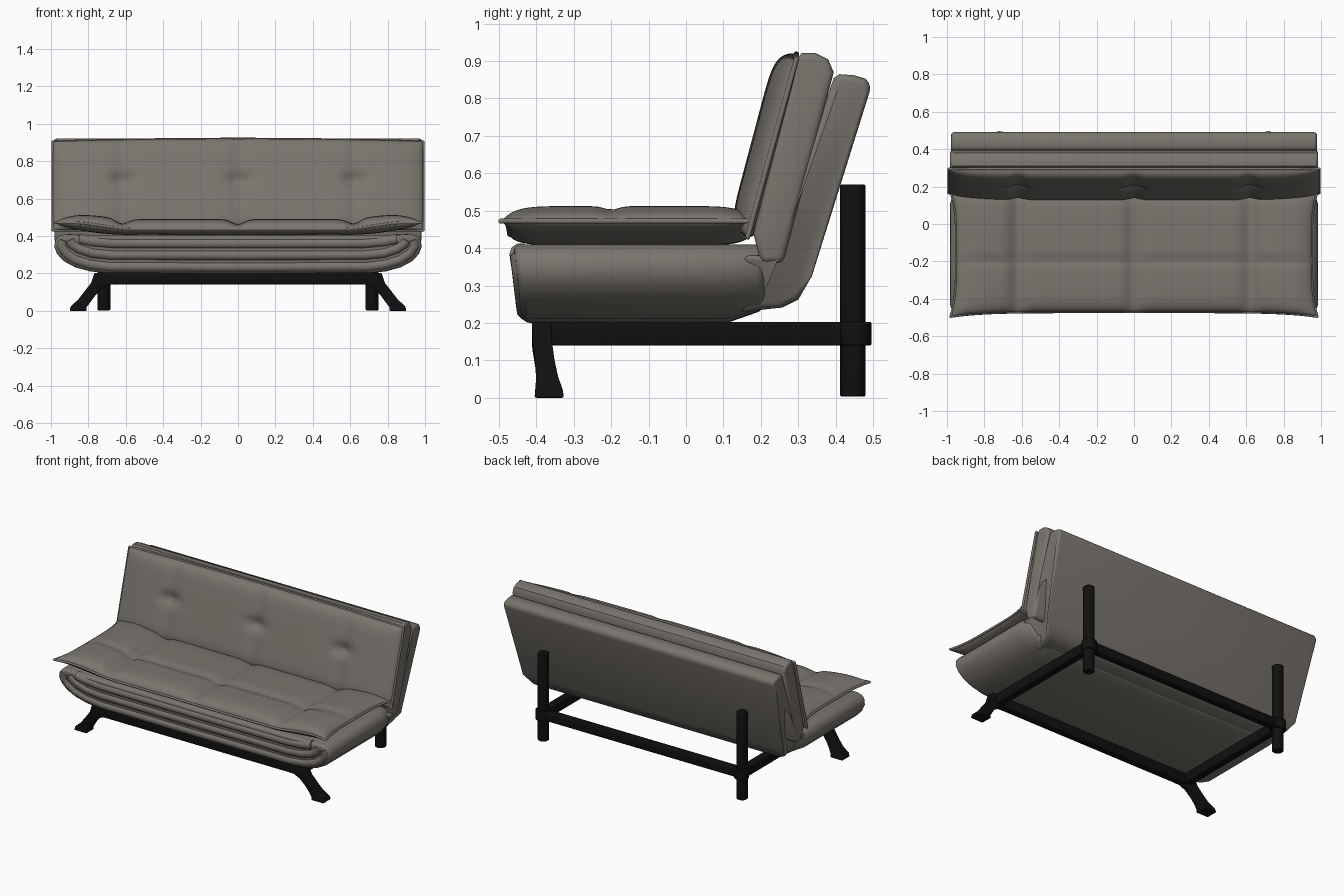
import bpy, bmesh, math
from mathutils import Vector

if "Cube" in bpy.data.objects:
    bpy.data.objects.remove(bpy.data.objects["Cube"])


def material(name, rgb):
    m = bpy.data.materials.new(name)
    m.diffuse_color = (*rgb, 1)
    m.use_nodes = True
    m.node_tree.nodes["Principled BSDF"].inputs["Base Color"].default_value = m.diffuse_color
    return m


FABRIC = material("taupe fabric", (0.195, 0.178, 0.155))
BLACK = material("black metal", (0.005, 0.005, 0.005))


def finish(name, bm, mat, bevel=0.0, limit=50, smooth=40):
    """Bevel the sharp edges, then store the mesh as a smooth-shaded object."""
    bmesh.ops.recalc_face_normals(bm, faces=bm.faces)
    if bevel:
        sharp = [e for e in bm.edges if e.calc_face_angle(0) > math.radians(limit)]
        bmesh.ops.bevel(bm, geom=sharp, offset=bevel, segments=4, profile=0.5,
                        affect='EDGES', clamp_overlap=True)
        bmesh.ops.recalc_face_normals(bm, faces=bm.faces)
    me = bpy.data.meshes.new(name)
    bm.to_mesh(me)
    bm.free()
    me.materials.append(mat)
    me.shade_smooth()
    me.set_sharp_from_angle(angle=math.radians(smooth))
    ob = bpy.data.objects.new(name, me)
    bpy.context.collection.objects.link(ob)
    return ob


def loft(name, rings, mat, bevel=0.0, limit=50):
    """Skin a list of equal-length rings and cap both ends."""
    bm = bmesh.new()
    vs = [[bm.verts.new(p) for p in r] for r in rings]
    n = len(rings[0])
    for a, b in zip(vs, vs[1:]):
        for i in range(n):
            j = (i + 1) % n
            bm.faces.new((a[i], a[j], b[j], b[i]))
    bm.faces.new(vs[0])
    bm.faces.new(vs[-1])
    return finish(name, bm, mat, bevel, limit)


def box(name, x0, x1, y0, y1, z0, z1, mat, bevel=0.006):
    ring = lambda x: [(x, y0, z0), (x, y1, z0), (x, y1, z1), (x, y0, z1)]
    return loft(name, [ring(x0), ring(x1)], mat, bevel)


def cylinder(name, x, y, r, z0, z1, mat):
    ring = lambda z: [(x + r * math.cos(t * math.pi / 16), y + r * math.sin(t * math.pi / 16), z)
                      for t in range(32)]
    return loft(name, [ring(z0), ring(z1)], mat, 0.005)


def tube(name, pts, r, mat, cyclic=False):
    cu = bpy.data.curves.new(name, 'CURVE')
    cu.dimensions = '3D'
    cu.bevel_depth = r
    cu.bevel_resolution = 3
    cu.use_fill_caps = True
    sp = cu.splines.new('POLY')
    sp.points.add(len(pts) - 1)
    for p, c in zip(sp.points, pts):
        p.co = (*c, 1)
    sp.use_cyclic_u = cyclic
    sp.use_smooth = True
    cu.materials.append(mat)
    ob = bpy.data.objects.new(name, cu)
    bpy.context.collection.objects.link(ob)


def pillow(name, point, normal, front, back, nx=160, ny=48):
    """Two bulging sheets joined at a piped edge."""
    normal = Vector(normal).normalized()
    us = [math.sin(math.pi * (i / nx - 0.5)) for i in range(nx + 1)]
    vs = [math.sin(math.pi * (j / ny - 0.5)) for j in range(ny + 1)]
    bm = bmesh.new()
    edge = {}
    for side, thick in ((1, front), (-1, back)):
        grid = {}
        for i, u in enumerate(us):
            for j, v in enumerate(vs):
                rim = i in (0, nx) or j in (0, ny)
                if rim and (i, j) in edge:
                    grid[i, j] = edge[i, j]
                    continue
                puff = math.sqrt(max(0, (1 - u ** 8) * (1 - v ** 8)))
                p = Vector(point(u, v)) + normal * side * puff * thick(u, v)
                grid[i, j] = bm.verts.new(p)
                if rim:
                    edge[i, j] = grid[i, j]
        for i in range(nx):
            for j in range(ny):
                bm.faces.new((grid[i, j], grid[i + 1, j], grid[i + 1, j + 1], grid[i, j + 1]))
    finish(name, bm, FABRIC, smooth=60)
    loop = ([point(u, -1) for u in us] + [point(1, v) for v in vs[1:]]
            + [point(u, 1) for u in us[-2::-1]] + [point(-1, v) for v in vs[-2:0:-1]])
    tube(name + "_piping", loop, 0.007, FABRIC, True)


def dip(d, w):
    return math.exp(-(d / w) ** 2)


def smoothstep(a, b, x):
    t = min(1, max(0, (x - a) / (b - a)))
    return t * t * (3 - 2 * t)


def seams(x, w=0.045):
    return max(dip(x - s, w) for s in (-0.62, 0, 0.62))


# Seat cushion: upturned ends, four panels, one cross seam
def seat_point(u, v):
    y = -0.15 + 0.32 * v - (0.025 * u ** 6 if v < 0 else 0) * v * v
    x = u * (0.95 + 0.03 * v ** 4)
    return x, y, 0.437 + 0.035 * smoothstep(0.55, 0.9, abs(x))


def seat_top(u, v):
    x, y, z = seat_point(u, v)
    return 0.054 * (1 - 0.5 * seams(x)) * (1 - 0.22 * dip(y + 0.2, 0.025))


pillow("seat_cushion", seat_point, (0, 0, 1), seat_top,
       lambda u, v: 0.03 + 0.02 * smoothstep(0.55, 0.9, abs(u)))


# Back cushion: leaning, tufted at three points
def back_point(u, v):
    k = (v + 1) / 2
    return u * 0.99, 0.165 + 0.13 * k, 0.43 + 0.475 * k + 0.014 * k * (1 - u * u)


def back_front(u, v):
    x, y, z = back_point(u, v)
    tuft = max(dip(x - s, 0.06) for s in (-0.62, 0, 0.62)) * dip(z - 0.69, 0.035)
    return 0.056 * (1 - 0.22 * seams(x, 0.04)) * (1 - 0.55 * tuft)


pillow("back_cushion", back_point, (0, -0.965, 0.263), back_front, lambda u, v: 0.03)


# Backrest slabs: side profiles (y, z) stretched across x, lower corners drawn in
def side_slab(name, profile, half, bevel):
    def ring(s):
        return [(s * (half - 0.1 * max(0, (0.40 - z) / 0.16) ** 2), y, z) for y, z in profile]
    loft(name, [ring(-1), ring(1)], FABRIC, bevel)


side_slab("back_middle_layer", [(0.20, 0.36), (0.18, 0.44), (0.295, 0.905), (0.31, 0.922),
                                (0.345, 0.922), (0.38, 0.905), (0.395, 0.87), (0.26, 0.36)],
          0.985, 0.018)
side_slab("back_rear_panel", [(0.14, 0.225), (0.20, 0.235), (0.255, 0.24), (0.30, 0.262),
                              (0.335, 0.32), (0.49, 0.815), (0.495, 0.835), (0.48, 0.853),
                              (0.45, 0.862), (0.41, 0.865), (0.395, 0.855), (0.23, 0.38),
                              (0.15, 0.38)], 0.978, 0.018)

# Seat base: tub-shaped front profile (x, z) run from front to back
half = [(0, 0.2), (0.70, 0.202), (0.79, 0.211), (0.87, 0.233), (0.93, 0.265), (0.968, 0.305),
        (0.983, 0.345), (0.975, 0.38), (0.953, 0.402), (0.92, 0.41), (0.85, 0.406), (0, 0.404)]
outline = half + [(-x, z) for x, z in half[-2:0:-1]]


def face_y(z):
    return -0.462 + 0.12 * (0.41 - z)


loft("seat_base", [[(x, face_y(z), z) for x, z in outline],
                   [(x, 0.11, z) for x, z in outline],
                   [(x * 0.97, 0.21, max(z, 0.235)) for x, z in outline]], FABRIC, 0.02, 60)

# Padded rolls along the front of the base
rolls = [
    [(0, 0.235), (0.68, 0.237), (0.79, 0.25), (0.87, 0.275), (0.92, 0.31), (0.945, 0.35), (0.935, 0.38)],
    [(0, 0.298), (0.68, 0.30), (0.78, 0.31), (0.85, 0.333), (0.89, 0.36), (0.90, 0.38)],
    [(0, 0.36), (0.68, 0.362), (0.78, 0.371), (0.85, 0.385)],
]
for n, r in enumerate(rolls):
    pts = [(-x, z) for x, z in r[:0:-1]] + r
    tube(f"front_roll_{n + 1}", [(x, face_y(z) + 0.016, z) for x, z in pts], 0.029, FABRIC)

# Steel frame: front and back rails
box("front_rail", -0.74, 0.74, -0.41, -0.36, 0.14, 0.203, BLACK)
box("back_rail", -0.72, 0.72, 0.425, 0.475, 0.143, 0.2, BLACK)

for s, side in ((-1, "left"), (1, "right")):
    # Side rail, rear post and its collar
    a, b = sorted((s * 0.692, s * 0.742))
    box(side + "_rail", a, b, -0.40, 0.46, 0.14, 0.203, BLACK)
    cylinder(side + "_rear_post", s * 0.717, 0.446, 0.034, 0.003, 0.57, BLACK)
    cylinder(side + "_post_collar", s * 0.717, 0.451, 0.045, 0.14, 0.203, BLACK)
    # Splayed front leg: (inner x, inner z, outer x, outer z, front y, back y)
    stations = [(0.64, 0.142, 0.70, 0.203, -0.412, -0.36), (0.69, 0.14, 0.768, 0.203, -0.412, -0.36),
                (0.73, 0.12, 0.785, 0.15, -0.41, -0.358), (0.765, 0.08, 0.82, 0.105, -0.403, -0.352),
                (0.79, 0.045, 0.855, 0.06, -0.40, -0.343), (0.81, 0.02, 0.895, 0.024, -0.403, -0.33),
                (0.81, 0.0, 0.90, 0.0, -0.405, -0.326)]
    rings = [[(s * xi, f, zi), (s * xo, f, zo), (s * xo, k, zo), (s * xi, k, zi)]
             for xi, zi, xo, zo, f, k in stations]
    loft(side + "_front_leg", rings, BLACK, 0.005)
